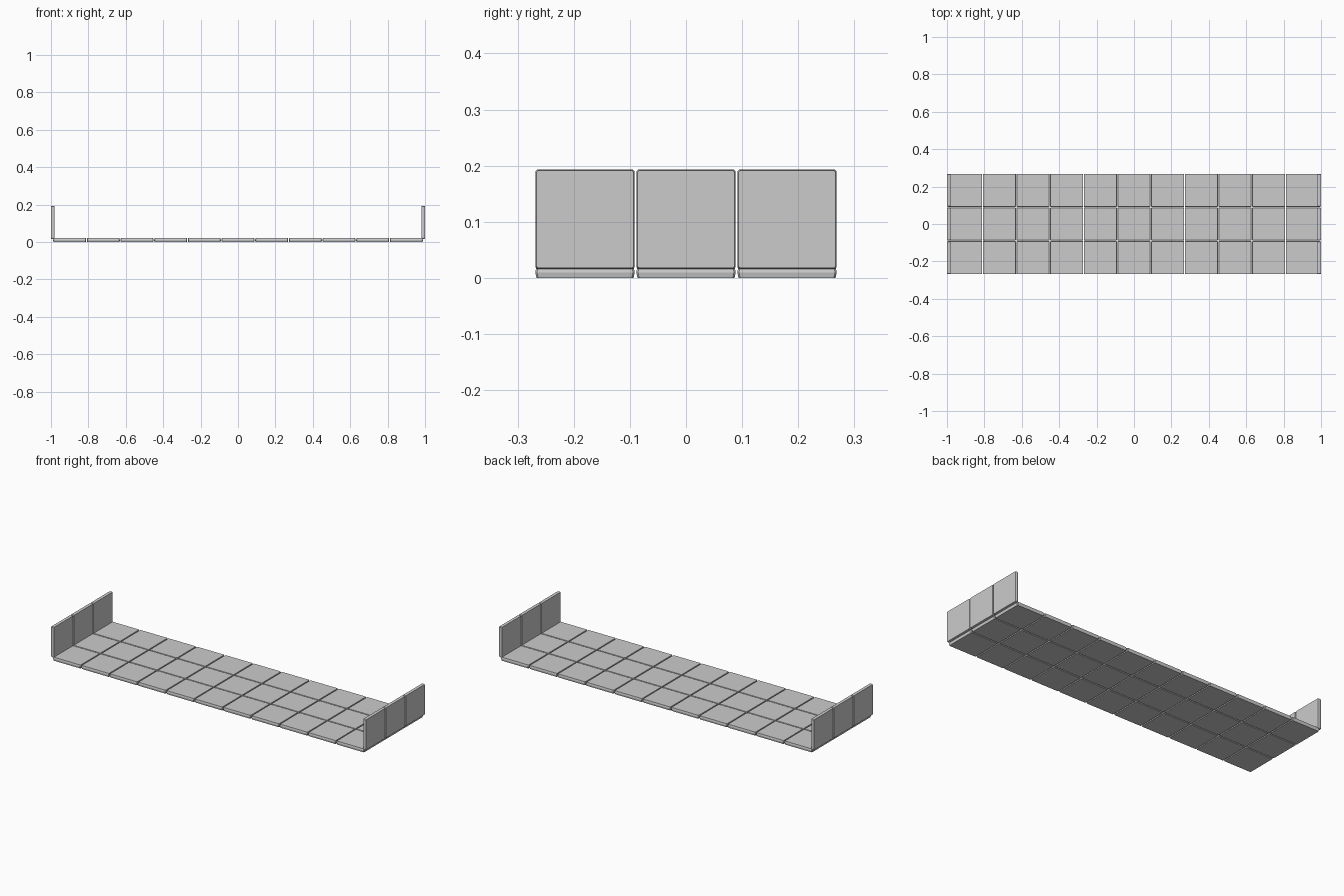
import bpy, bmesh
from math import pi

if "Cube" in bpy.data.objects:
    bpy.data.objects.remove(bpy.data.objects["Cube"])

PITCH = 0.18      # tile spacing
HALF = 0.0885     # half width of a tile at its mid ridge
THICK = 0.02
CUT = 0.003       # clipped corner size


def ring(bm, half, z):
    # square outline with clipped corners
    a, b = half, half - CUT
    pts = [(a, -b), (a, b), (b, a), (-b, a), (-a, b), (-a, -b), (-b, -a), (b, -a)]
    return [bm.verts.new((x, y, z)) for x, y in pts]


def tile_mesh(name, thick):
    # flat panel whose sides slope out to a mid ridge
    bm = bmesh.new()
    rings = [ring(bm, h, z) for h, z in
             ((HALF - 0.002, -thick / 2), (HALF, 0), (HALF - 0.002, thick / 2))]
    bm.faces.new(rings[0][::-1])
    bm.faces.new(rings[-1])
    for low, high in zip(rings, rings[1:]):
        for i in range(8):
            j = (i + 1) % 8
            bm.faces.new((low[i], low[j], high[j], high[i]))
    bmesh.ops.recalc_face_normals(bm, faces=bm.faces[:])
    mesh = bpy.data.meshes.new(name)
    bm.to_mesh(mesh)
    bm.free()
    return mesh


def place(name, mesh, location, tilt=0):
    ob = bpy.data.objects.new(name, mesh)
    ob.location = location
    ob.rotation_euler = (0, tilt, 0)
    bpy.context.collection.objects.link(ob)


floor_mesh = tile_mesh("floor_tile", THICK)
wall_mesh = tile_mesh("wall_tile", 0.018)

for row in (-1, 0, 1):
    y = row * PITCH
    # floor grid
    for col in range(-5, 6):
        place("floor_tile", floor_mesh, (col * PITCH, y, THICK / 2))
    # upright end walls
    for side in (-1, 1):
        place("end_wall_tile", wall_mesh, (side * 0.991, y, 0.193 - HALF), side * pi / 2)
